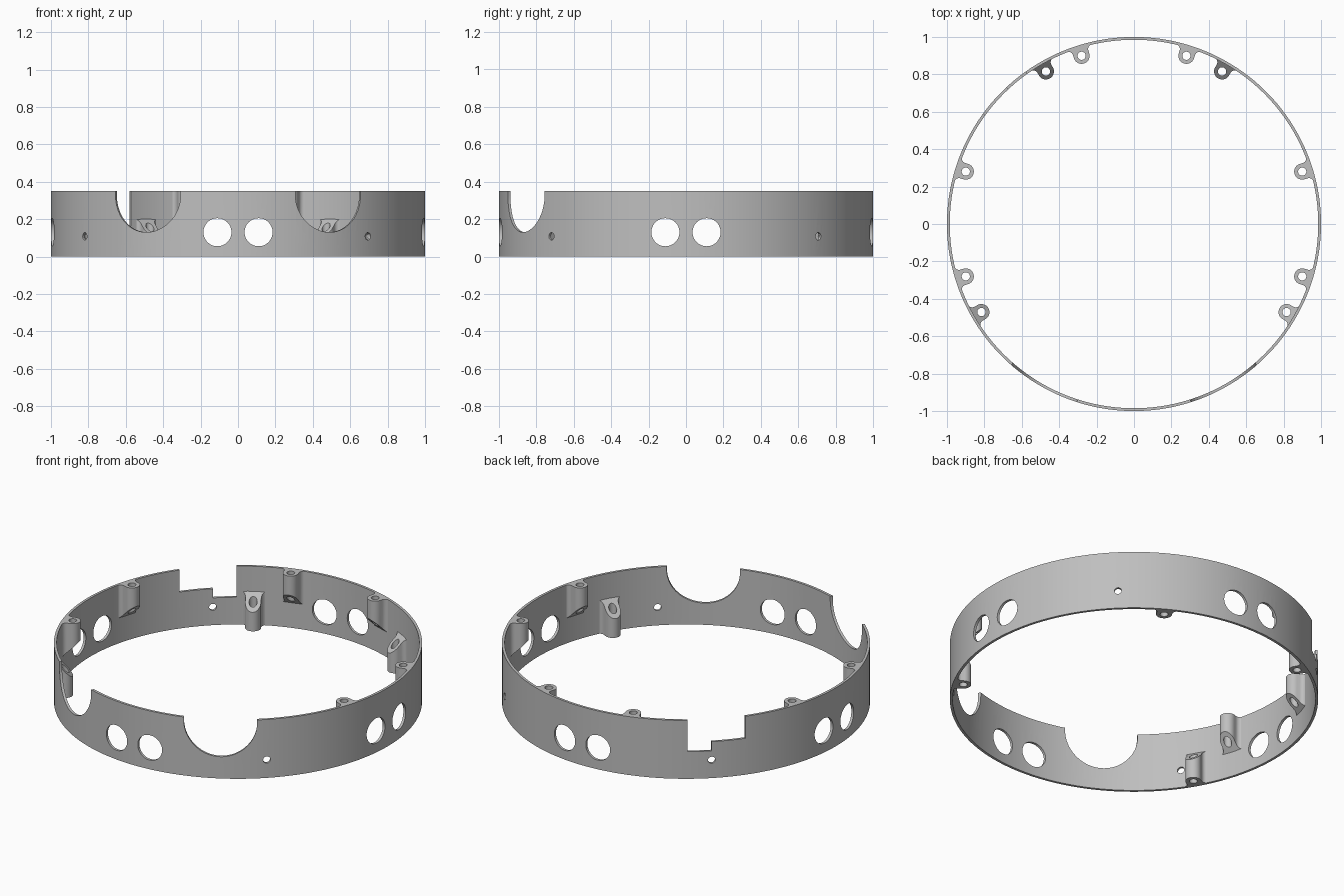
import bpy
import bmesh
from math import sin, cos, pi, radians
from mathutils import Matrix

cube = bpy.data.objects.get("Cube")
if cube:
    bpy.data.objects.remove(cube, do_unlink=True)

HEIGHT, OUTER, INNER = 0.35, 1.0, 0.985

grey = bpy.data.materials.new("plain grey")
grey.use_nodes = True
color = (0.52, 0.52, 0.52, 1)
grey.diffuse_color = color
grey.node_tree.nodes["Principled BSDF"].inputs["Base Color"].default_value = color


def arc(cx, cy, r, a, b, n):
    """Points on an arc from angle a to b in degrees."""
    angles = [radians(a + (b - a) * i / n) for i in range(n + 1)]
    return [(cx + r * cos(t), cy + r * sin(t)) for t in angles]


def circle(cx, cy, r, n=48):
    return arc(cx, cy, r, 0, 360, n)[:-1]


def turn(deg):
    return Matrix.Rotation(radians(deg), 4, "Z")


def outward(deg):
    """Frame with local x tangential, y up and z pointing out of the ring."""
    axes = Matrix(((0, 0, 1, 0), (1, 0, 0, 0), (0, 1, 0, 0), (0, 0, 0, 1)))
    return turn(deg) @ axes


def prism(name, pts, lo, hi, matrix=Matrix(), shape=None):
    """Extrude a closed outline from lo to hi; shape may adjust each vertex."""
    bm = bmesh.new()
    rows = [[bm.verts.new((x, y, z)) for x, y in pts] for z in (lo, hi)]
    bm.faces.new(rows[0][::-1])
    bm.faces.new(rows[1])
    for i in range(len(pts)):
        j = (i + 1) % len(pts)
        bm.faces.new((rows[0][i], rows[0][j], rows[1][j], rows[1][i]))
    if shape:
        for v in bm.verts:
            shape(v.co)
    bm.transform(matrix)
    bmesh.ops.recalc_face_normals(bm, faces=bm.faces)
    mesh = bpy.data.meshes.new(name)
    bm.to_mesh(mesh)
    bm.free()
    mesh.materials.append(grey)
    obj = bpy.data.objects.new(name, mesh)
    bpy.context.collection.objects.link(obj)
    return obj


def select(obj):
    bpy.ops.object.select_all(action="DESELECT")
    obj.select_set(True)
    bpy.context.view_layer.objects.active = obj


def cut(obj, cutter):
    """Subtract the cutter and discard it."""
    cutter.hide_render = True
    mod = obj.modifiers.new("cut", "BOOLEAN")
    mod.operation, mod.solver, mod.object = "DIFFERENCE", "EXACT", cutter
    select(obj)
    bpy.ops.object.modifier_apply(modifier=mod.name)
    bpy.data.objects.remove(cutter, do_unlink=True)


def smooth(obj):
    select(obj)
    bpy.ops.object.shade_smooth_by_angle(angle=radians(30))


# Thin ring wall
ring = prism("ring_wall", circle(0, 0, OUTER, 180), 0, HEIGHT)
cut(ring, prism("bore_cutter", circle(0, 0, INNER, 180), -0.1, HEIGHT + 0.1))

# Pairs of round ports on all four sides
for side in range(0, 360, 90):
    for offset in (-0.11, 0.11):
        cut(ring, prism("port_cutter", circle(offset, 0.13, 0.075), 0.8, 1.2, outward(side)))

# Two U-shaped openings at the front
u_outline = arc(0, 0.33, 0.2, 180, 360, 40) + [(0.2, 0.5), (-0.2, 0.5)]
for side in (-29.4, 29.4):
    cut(ring, prism("opening_cutter", u_outline, 0.7, 1.2, outward(-90 + side)))

# Stepped notch at the back
for start, end, floor in ((125.5, 133, 0.163), (131, 143.8, 0.218)):
    wedge = arc(0, 0, 0.9, start, end, 6) + arc(0, 0, 1.1, end, start, 6)
    cut(ring, prism("notch_cutter", wedge, floor, 0.5))

# Small screw holes through the wall
for angle in (45, 133, -46, -145):
    cut(ring, prism("screw_cutter", circle(0, 0.108, 0.02, 24), 0.8, 1.2, outward(angle)))
smooth(ring)

# Screw lugs: rounded tip, filleted into the wall, one end sloped at 45 degrees
CENTER, TIP, FILLET = 0.942, 0.043, 0.027
half = arc(CENTER, 0, TIP, 180, 90, 14)
half += arc(INNER - FILLET, TIP + FILLET, FILLET, -90, 0, 8)
half.append((0.989, TIP + FILLET))
lug_outline = half + [(x, -y) for x, y in half[:0:-1]]


def slope_top(co):
    if co.z > 0.1:
        co.z = 0.2 - (INNER - co.x)


def slope_bottom(co):
    if co.z < 0.3:
        co.z = 0.15 + (INNER - co.x)


def lug(name, angle, lo, hi, shape):
    obj = prism(name, lug_outline, lo, hi, turn(angle), shape)
    cut(obj, prism("bore_cutter", circle(CENTER, 0, 0.022, 32), -0.1, 0.5, turn(angle)))
    smooth(obj)


for angle in (-30, 60, 120, 210):
    lug("lower_lug", angle, 0, 0.2, slope_top)
for side in (0, 90, 180):
    for offset in (-17.3, 17.3):
        lug("upper_lug", side + offset, 0.15, HEIGHT, slope_bottom)
